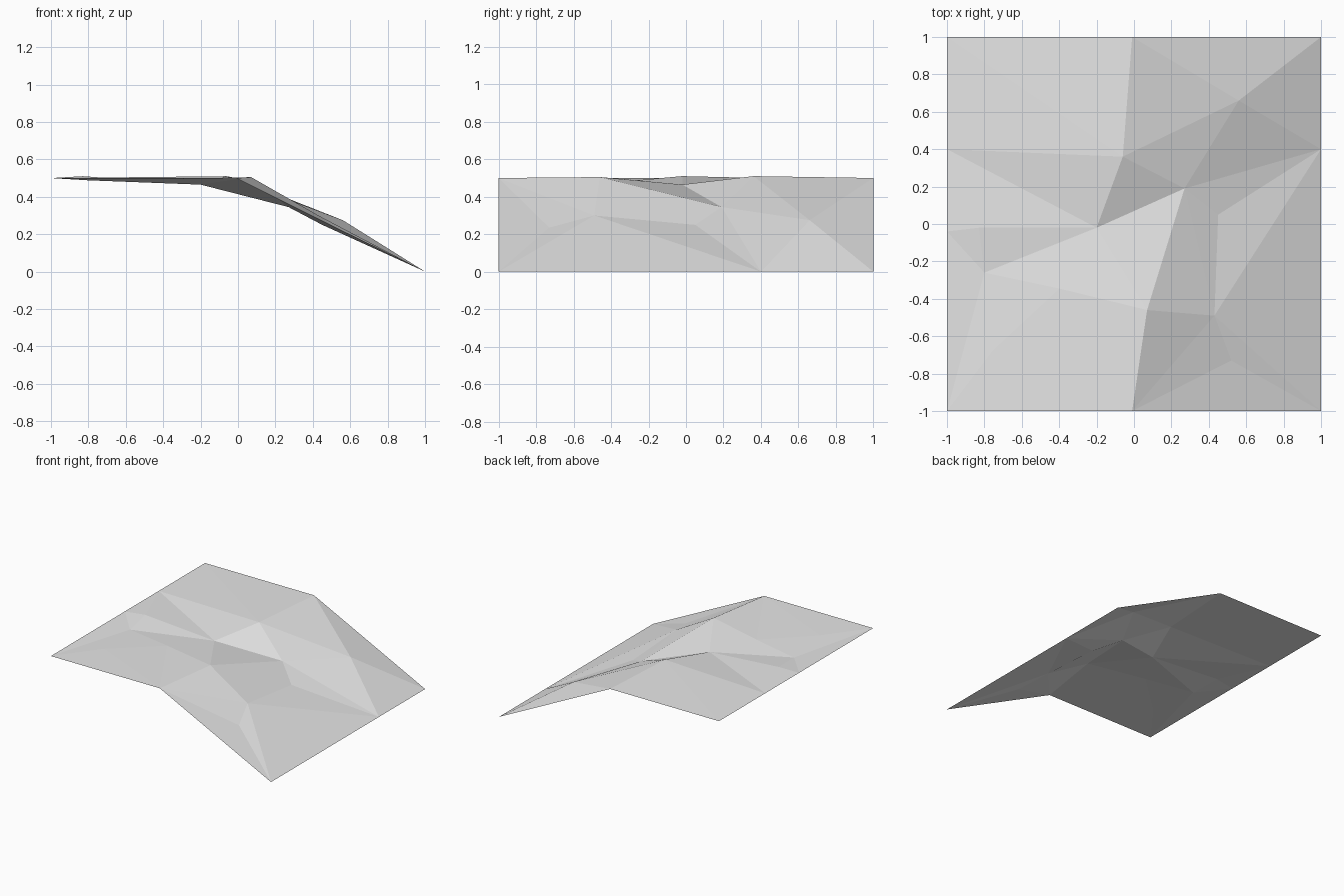
import bpy
import bmesh
from mathutils import Vector
from mathutils.geometry import delaunay_2d_cdt

cube = bpy.data.objects.get("Cube")
if cube:
    bpy.data.objects.remove(cube, do_unlink=True)

# Survey points of the hillside: corners, edges, crests and hollows
points = {
    "front_right": (-1, -1, .5), "front_left": (1, -1, 0),
    "back_left": (1, 1, 0), "back_right": (-1, 1, .5),
    "crest_back": (-.01, 1, .5), "crest_front": (-.01, -1, .5),
    "left_edge": (1, .4, 0), "right_edge": (-1, .4, .5), "right_mid": (-1, -.04, .5),
    "knoll": (-.06, .36, .51), "hollow": (-.2, -.02, .465), "gully": (.27, .19, .345),
    "brow": (.07, -.46, .505), "shoulder": (.56, .66, .275),
    "ledge": (.43, -.49, .3), "dip": (.45, .05, .25), "foot": (.52, -.73, .235),
    "mound": (-.83, -.02, .51), "trough": (-.8, -.26, .488),
    "flat_mid": (-.4, -.345, .495), "flat_front": (-.75, -.67, .5),
}

# Creases that the faces must follow
creases = [
    "crest_back knoll hollow gully brow crest_front",
    "crest_back shoulder gully",
    "gully knoll shoulder back_left",
    "shoulder left_edge gully dip left_edge ledge dip",
    "gully ledge brow hollow",
    "crest_front ledge foot front_left",
    "knoll right_edge hollow trough flat_mid brow",
    "hollow mound right_edge",
    "mound right_mid trough mound",
    "trough flat_front front_right",
]

names = list(points)
spots = [Vector(points[n]) for n in names]
edges = []
for line in creases:
    ids = [names.index(n) for n in line.split()]
    edges += list(zip(ids, ids[1:]))

# Triangulate in plan, then lift each point to its height
plan, _, tris, sources, _, _ = delaunay_2d_cdt(
    [p.to_2d() for p in spots], edges, [], 0, 1e-5)
bm = bmesh.new()
verts = []
for p, src in zip(plan, sources):
    height = spots[src[0]].z if src else .4
    verts.append(bm.verts.new((p.x, p.y, height)))
for tri in tris:
    face = bm.faces.new([verts[i] for i in tri])
    face.normal_update()
    if face.normal.z < 0:
        face.normal_flip()

mesh = bpy.data.meshes.new("hillside")
bm.to_mesh(mesh)
bm.free()
hillside = bpy.data.objects.new("hillside", mesh)
bpy.context.collection.objects.link(hillside)

# Plain grey ground
grey = bpy.data.materials.new("light_grey")
grey.use_nodes = True
colour = (.8, .8, .8, 1)
grey.diffuse_color = colour
for node in grey.node_tree.nodes:
    if node.type == "BSDF_PRINCIPLED":
        node.inputs["Base Color"].default_value = colour
mesh.materials.append(grey)
